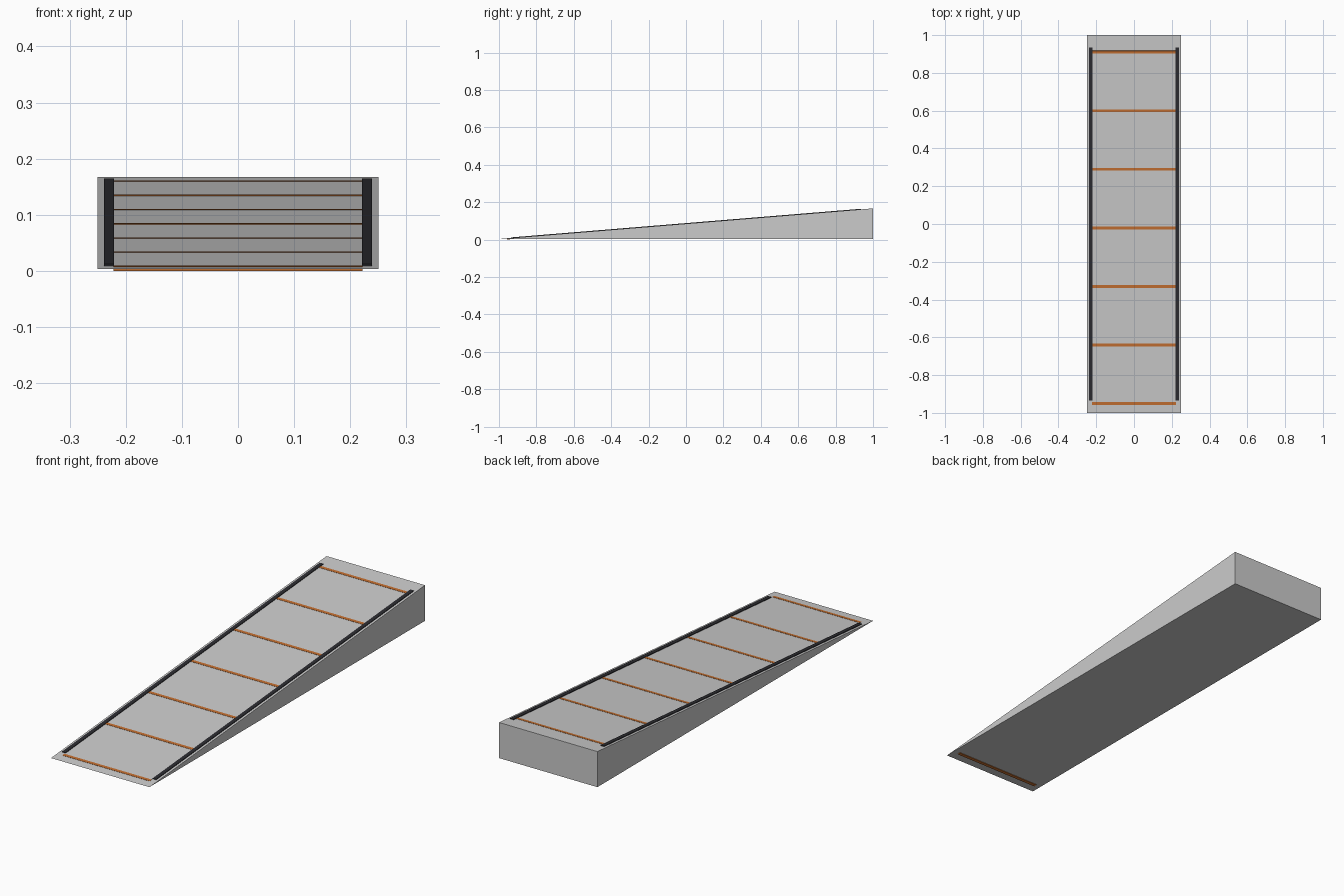
import bpy, bmesh, math
from mathutils import Matrix

if "Cube" in bpy.data.objects:
    bpy.data.objects.remove(bpy.data.objects["Cube"])

HALF_W, Z0, Z1 = 0.25, 0.0035, 0.167
SLOPE = (Z1 - Z0) / 2
ANGLE = math.atan(SLOPE)


def surface(y):
    return Z0 + (y + 1) * SLOPE


def material(name, color):
    m = bpy.data.materials.new(name)
    m.diffuse_color = color
    m.use_nodes = True
    m.node_tree.nodes["Principled BSDF"].inputs["Base Color"].default_value = m.diffuse_color
    return m


def make_object(name, bm, mat=None):
    bmesh.ops.recalc_face_normals(bm, faces=bm.faces)
    mesh = bpy.data.meshes.new(name)
    bm.to_mesh(mesh)
    bm.free()
    obj = bpy.data.objects.new(name, mesh)
    bpy.context.collection.objects.link(obj)
    if mat:
        mesh.materials.append(mat)
    return obj


def box(name, loc, size, tilt, mat):
    bm = bmesh.new()
    bmesh.ops.create_cube(bm, size=1, matrix=Matrix.Diagonal((*size, 1)))
    obj = make_object(name, bm, mat)
    obj.location = loc
    obj.rotation_euler.x = tilt
    return obj


rubber = material("dark_rail", (0.025, 0.025, 0.03, 1))
orange = material("orange_strip", (0.55, 0.16, 0.03, 1))

# Wedge: triangular side profile extruded across the width
bm = bmesh.new()
profile = [(-1, Z0), (1, Z0 - 0.0035), (1, Z1)]
profile[1] = (1, Z0)
face = bm.faces.new([bm.verts.new((-HALF_W, y, z)) for y, z in profile])
ext = bmesh.ops.extrude_face_region(bm, geom=[face])
verts = [g for g in ext["geom"] if isinstance(g, bmesh.types.BMVert)]
bmesh.ops.translate(bm, verts=verts, vec=(2 * HALF_W, 0, 0))
make_object("ramp_wedge", bm)

# Side rails lying along the slope
for side, label in ((-1, "left"), (1, "right")):
    box(f"{label}_rail", (side * 0.23, 0, surface(0)),
        (0.018, 1.87 / math.cos(ANGLE), 0.006), ANGLE, rubber)

# Evenly spaced grip strips across the slope
for i in range(7):
    y = -0.95 + 0.31 * i
    box(f"grip_strip_{i + 1}", (0, y, surface(y) - 0.003),
        (0.444, 0.015, 0.008), ANGLE, orange)
